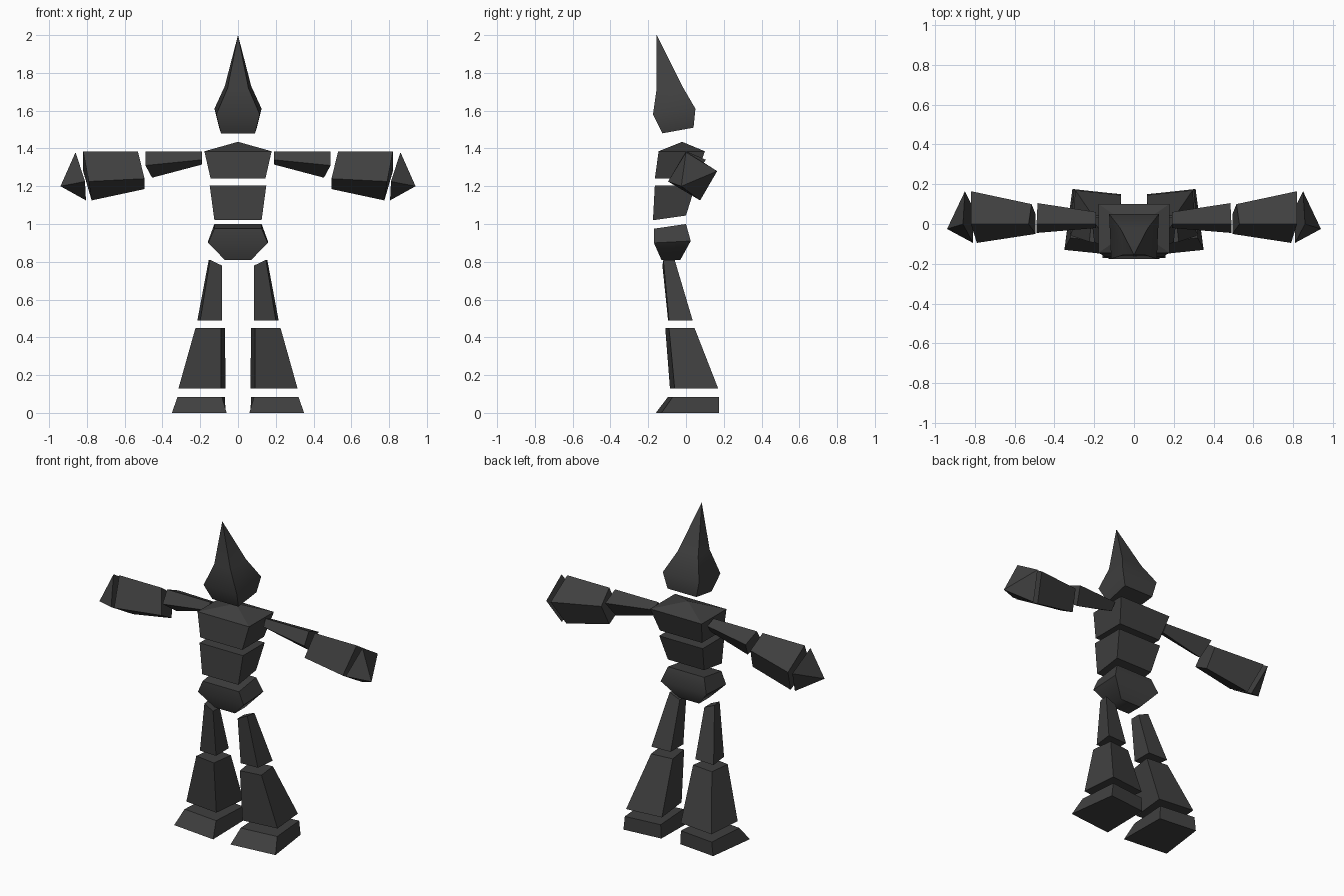
import bpy
import bmesh
from math import radians

default_cube = bpy.data.objects.get("Cube")
if default_cube:
    bpy.data.objects.remove(default_cube, do_unlink=True)

# Single dark grey material
charcoal = bpy.data.materials.new("charcoal_grey")
charcoal.use_nodes = True
charcoal.diffuse_color = (0.05, 0.05, 0.05, 1)
shader = charcoal.node_tree.nodes["Principled BSDF"]
shader.inputs["Base Color"].default_value = charcoal.diffuse_color
shader.inputs["Roughness"].default_value = 0.8


def loft(name, rings, side=1, smooth_angle=None):
    """Skin four-cornered rings; a one-point ring closes to a tip."""
    bm = bmesh.new()
    loops = [[bm.verts.new((x * side, y, z)) for x, y, z in ring] for ring in rings]
    for lower, upper in zip(loops, loops[1:]):
        count = len(lower)
        for i in range(count):
            j = (i + 1) % count
            if len(upper) == 1:
                bm.faces.new((lower[i], lower[j], upper[0]))
            else:
                bm.faces.new((lower[i], lower[j], upper[j], upper[i]))
    for cap in (loops[0], loops[-1]):
        if len(cap) > 2:
            bm.faces.new(cap)
    bmesh.ops.recalc_face_normals(bm, faces=bm.faces[:])
    mesh = bpy.data.meshes.new(name)
    bm.to_mesh(mesh)
    bm.free()
    mesh.materials.append(charcoal)
    part = bpy.data.objects.new(name, mesh)
    bpy.context.collection.objects.link(part)
    if smooth_angle:
        bpy.ops.object.select_all(action="DESELECT")
        part.select_set(True)
        bpy.context.view_layer.objects.active = part
        bpy.ops.object.shade_smooth_by_angle(angle=radians(smooth_angle))
    return part


def section(front_half, front_y, front_z, back_half, back_y, back_z):
    """Symmetric body ring: a front edge and a back edge."""
    return [(-front_half, front_y, front_z), (front_half, front_y, front_z),
            (back_half, back_y, back_z), (-back_half, back_y, back_z)]


def level(z, *corners):
    """Horizontal ring from inner front, outer front, outer back, inner back."""
    return [(x, y, z) for x, y in corners]


# Head with a tall pointed crown
loft("head", [
    section(.09, -.125, 1.48, .1, .04, 1.51),
    section(.115, -.175, 1.58, .125, .05, 1.61),
    section(.055, -.155, 1.72, .07, -.02, 1.73),
    [(0, -.155, 2)],
], smooth_angle=50)

# Torso blocks
loft("chest", [
    section(.145, -.165, 1.24, .145, .05, 1.24),
    section(.178, -.145, 1.385, .178, .1, 1.385),
    [(0, -.02, 1.435)],
])
loft("belly", [
    section(.125, -.175, 1.02, .125, 0, 1.045),
    section(.15, -.165, 1.205, .15, .05, 1.205),
])
loft("hips", [
    section(.07, -.13, .81, .07, -.03, .81),
    section(.158, -.17, .9, .158, .025, .91),
    section(.125, -.17, .975, .125, 0, 1),
], smooth_angle=50)

for label, side in (("left", 1), ("right", -1)):
    # Legs, turned slightly outward
    loft(label + "_upper_leg", [
        level(.49, (.085, -.095), (.2, -.09), (.215, .035), (.085, .03)),
        [(.085, -.125, .78), (.148, -.12, .81), (.155, -.06, .81), (.085, -.06, .78)],
    ], side)
    loft(label + "_lower_leg", [
        level(.13, (.09, -.085), (.315, -.06), (.295, .17), (.065, .145)),
        level(.45, (.09, -.11), (.225, -.09), (.21, .045), (.07, .03)),
    ], side)
    loft(label + "_foot", [
        level(0, (.06, -.16), (.35, -.13), (.31, .175), (.065, .15)),
        level(.085, (.085, -.095), (.32, -.07), (.3, .175), (.07, .15)),
    ], side)

    # Arms, with corners ordered top, front, bottom, back
    loft(label + "_upper_arm", [
        [(.19, 0, 1.385), (.19, -.02, 1.34), (.19, .03, 1.315), (.19, .06, 1.36)],
        [(.49, 0, 1.385), (.49, -.045, 1.31), (.455, .04, 1.245), (.485, .105, 1.34)],
    ], side)
    loft(label + "_forearm", [
        [(.53, 0, 1.385), (.495, -.05, 1.24), (.495, .05, 1.185), (.515, .1, 1.31)],
        [(.82, 0, 1.385), (.79, -.095, 1.225), (.775, .075, 1.125), (.82, .165, 1.28)],
    ], side)
    loft(label + "_hand", [
        [(.86, 0, 1.38), (.81, -.095, 1.225), (.805, .075, 1.125), (.85, .165, 1.28)],
        [(.94, -.025, 1.2)],
    ], side)
